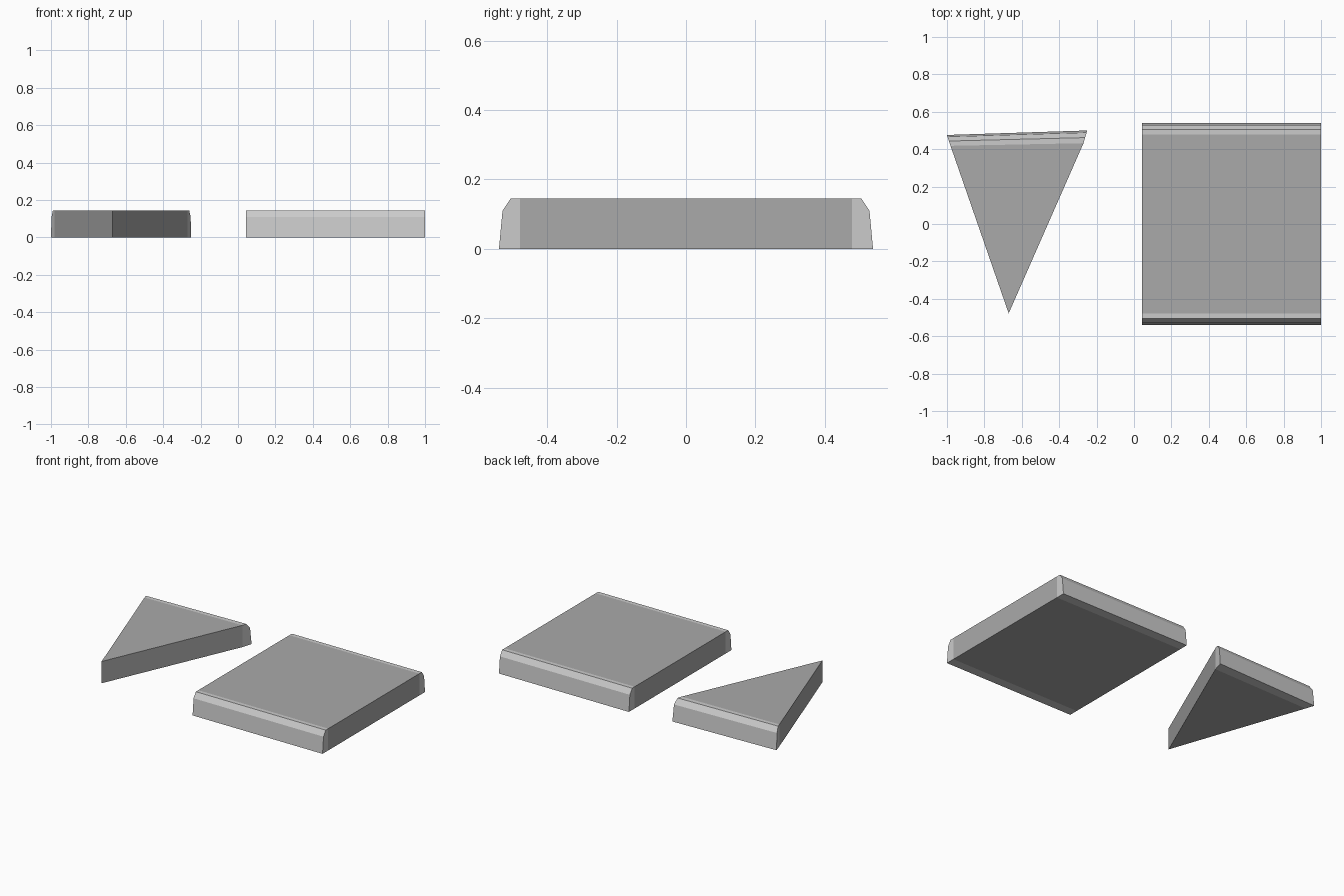
import bpy, bmesh
from mathutils import Vector

if "Cube" in bpy.data.objects:
    bpy.data.objects.remove(bpy.data.objects["Cube"])

H = 0.145
# Rounded-edge section: (fraction inward from outer edge, height)
SECTION = [(1, 0), (0, 0), (0.17, 0.11), (0.56, H), (1, H)]


def grey(name, value):
    mat = bpy.data.materials.new(name)
    mat.diffuse_color = (value, value, value, 1)
    mat.use_nodes = True
    mat.node_tree.nodes["Principled BSDF"].inputs["Base Color"].default_value = mat.diffuse_color
    return mat


CORE, TRIM = grey("dark_grey", 0.4), grey("mid_grey", 0.56)


def panel(name, core, trims):
    """Flat panel with core outline (counter-clockwise); trims maps an edge
    index to the outer line (start, end) of a bevelled strip on that edge."""
    bm = bmesh.new()

    def face(pts, slot=0):
        bm.faces.new([bm.verts.new(p) for p in pts]).material_index = slot

    # Top and bottom of the core
    face([(x, y, H) for x, y in core])
    face([(x, y, 0) for x, y in reversed(core)])
    for i, a in enumerate(core):
        b = core[(i + 1) % len(core)]
        if i not in trims:
            # Plain vertical wall
            face([(*a, 0), (*b, 0), (*b, H), (*a, H)])
            continue
        # Lighter bevelled strip with closed ends
        ra, rb = [[(*Vector(outer).lerp(Vector(inner), t), z) for t, z in SECTION]
                  for inner, outer in zip((a, b), trims[i])]
        for k in range(len(SECTION) - 1):
            face([ra[k], rb[k], rb[k + 1], ra[k + 1]], 1)
        face(ra, 1)
        face(rb[::-1], 1)

    bmesh.ops.remove_doubles(bm, verts=bm.verts, dist=1e-4)
    bmesh.ops.recalc_face_normals(bm, faces=bm.faces)
    mesh = bpy.data.meshes.new(name)
    mesh.materials.append(CORE)
    mesh.materials.append(TRIM)
    bm.to_mesh(mesh)
    bm.free()
    obj = bpy.data.objects.new(name, mesh)
    bpy.context.collection.objects.link(obj)
    return obj


# Square slab, bevelled at front and back
x0, x1, yi, yo = 0.043, 1.0, 0.479, 0.539
panel("square_slab",
      [(x0, -yi), (x1, -yi), (x1, yi), (x0, yi)],
      {0: ((x0, -yo), (x1, -yo)), 2: ((x1, yo), (x0, yo))})

# Triangular slab, bevelled at the back
panel("triangle_slab",
      [(-0.67, -0.478), (-0.27, 0.432), (-0.981, 0.418)],
      {1: ((-0.25, 0.5), (-1.0, 0.476))})
